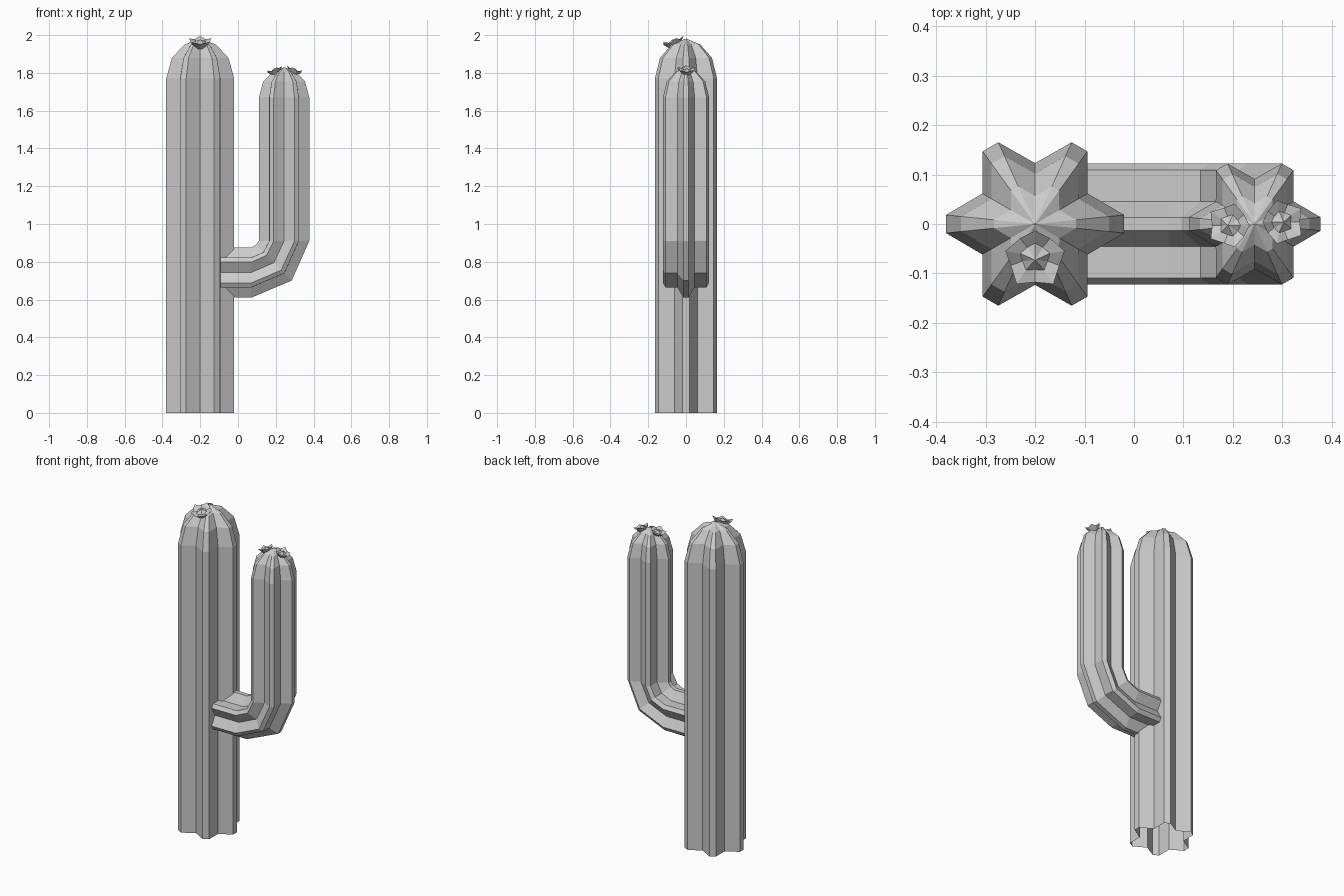
import bpy, bmesh
from math import sin, cos, radians
from mathutils import Vector, Matrix

if "Cube" in bpy.data.objects:
    bpy.data.objects.remove(bpy.data.objects["Cube"])


def make_object(name, bm):
    mesh = bpy.data.meshes.new(name)
    bm.to_mesh(mesh)
    bm.free()
    obj = bpy.data.objects.new(name, mesh)
    bpy.context.collection.objects.link(obj)
    return obj


def bridge(bm, a, b):
    n = len(a)
    for i in range(n):
        j = (i + 1) % n
        bm.faces.new((a[i], a[j], b[j], b[i]))


def fan(bm, ring, tip):
    n = len(ring)
    for i in range(n):
        bm.faces.new((ring[i], ring[(i + 1) % n], tip))


def ribbed_section(tip, valley):
    """Six blunt ribs separated by valleys."""
    pts = []
    for k in range(6):
        for off, r in ((-5.8, tip), (5.8, tip), (30, valley)):
            a = radians(60 * k + off)
            pts.append((r * cos(a), r * sin(a)))
    return pts


def ribbed_tube(name, section, stations, apex):
    """stations: x, z, lean in degrees (90 = heading along +x), scale."""
    bm = bmesh.new()
    prev = None
    for x, z, lean, s in stations:
        a = radians(lean)
        u, v = Vector((cos(a), 0, -sin(a))), Vector((0, 1, 0))
        ring = [bm.verts.new(Vector((x, 0, z)) + s * (p * u + q * v)) for p, q in section]
        if prev:
            bridge(bm, prev, ring)
        prev = ring
    fan(bm, prev, bm.verts.new(apex))
    return make_object(name, bm)


def flower(name, centre, normal, r, h):
    """Five-petalled cup with a sunken heart and raised centre."""
    bm = bmesh.new()

    def ring(radii, zs, n):
        return [bm.verts.new((radii[i % 2] * cos(radians(360 / n * i + 18)),
                              radii[i % 2] * sin(radians(360 / n * i + 18)),
                              zs[i % 2])) for i in range(n)]
    base = ring((r * 0.4, r * 0.4), (-h, -h), 10)
    rim = ring((r, r * 0.82), (0, -h * 0.3), 10)
    heart = ring((r * 0.5, r * 0.42), (-h * 0.3, -h * 0.4), 10)
    bridge(bm, base, rim)
    bridge(bm, rim, heart)
    fan(bm, heart, bm.verts.new((0, 0, 0)))
    rot = Vector(normal).to_track_quat('Z', 'Y').to_matrix().to_4x4()
    bm.transform(Matrix.Translation(centre) @ rot)
    return make_object(name, bm)


# Trunk with a domed top and open base
ribbed_tube("trunk", ribbed_section(0.181, 0.123),
            [(-0.2, 0, 0, 1), (-0.2, 1.77, 0, 1), (-0.2, 1.88, 0, 0.83),
             (-0.2, 1.95, 0, 0.46)], (-0.2, 0, 1.982))

# Arm bending from horizontal to vertical
ribbed_tube("arm", ribbed_section(0.134, 0.091),
            [(-0.1, 0.743, 90, 1), (0.07, 0.743, 90, 1), (0.19, 0.795, 45, 1),
             (0.244, 0.91, 0, 1), (0.244, 1.67, 0, 1), (0.244, 1.755, 0, 0.83),
             (0.244, 1.805, 0, 0.46)], (0.244, 0, 1.83))

# Flowers
flower("trunk_flower", (-0.2, -0.073, 1.977), (0, -0.32, 0.95), 0.063, 0.045)
flower("arm_flower_left", (0.19, -0.003, 1.824), (-0.33, 0, 0.94), 0.046, 0.035)
flower("arm_flower_right", (0.303, 0.004, 1.824), (0.33, 0, 0.94), 0.046, 0.035)
